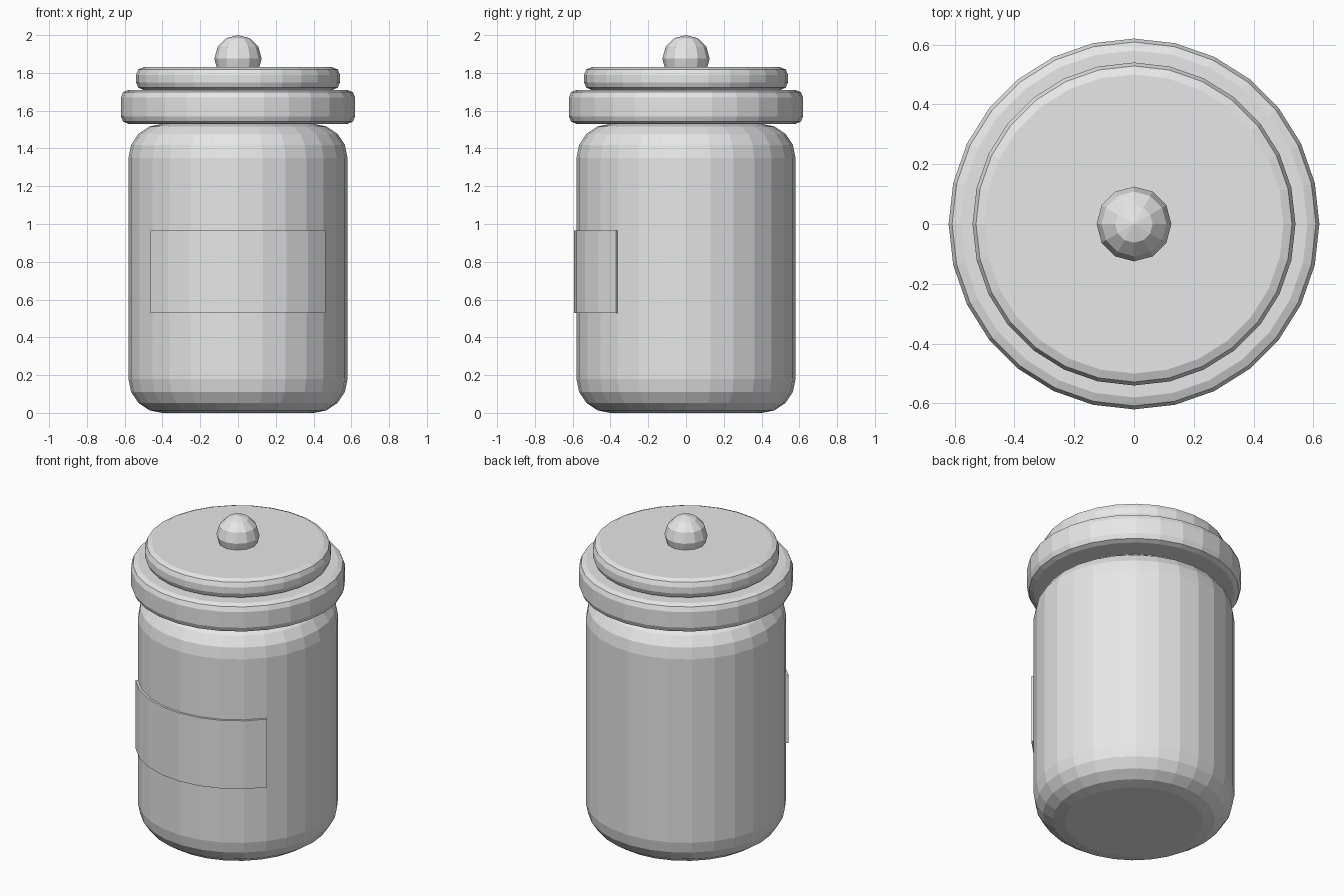
import bpy, bmesh, math

if "Cube" in bpy.data.objects:
    bpy.data.objects.remove(bpy.data.objects["Cube"])

SIDES = 28

mat = bpy.data.materials.new("light_grey")
mat.diffuse_color = (0.8, 0.8, 0.8, 1)
mat.use_nodes = True
mat.node_tree.nodes["Principled BSDF"].inputs["Base Color"].default_value = mat.diffuse_color


def finish(name, bm):
    bmesh.ops.recalc_face_normals(bm, faces=bm.faces)
    mesh = bpy.data.meshes.new(name)
    bm.to_mesh(mesh)
    bm.free()
    mesh.materials.append(mat)
    obj = bpy.data.objects.new(name, mesh)
    bpy.context.collection.objects.link(obj)
    return obj


def rounded_disc(name, radius, z0, z1, bevel, segments):
    """Lathed disc with rounded top and bottom rims."""
    steps = [math.pi / 2 * i / segments for i in range(segments + 1)]
    low = [(radius - bevel + bevel * math.sin(a), z0 + bevel - bevel * math.cos(a)) for a in steps]
    profile = low + [(r, z0 + z1 - z) for r, z in reversed(low)]
    bm = bmesh.new()
    rings = []
    for r, z in profile:
        angles = [2 * math.pi * i / SIDES for i in range(SIDES)]
        rings.append([bm.verts.new((r * math.cos(a), r * math.sin(a), z)) for a in angles])
    for a, b in zip(rings, rings[1:]):
        for i in range(SIDES):
            j = (i + 1) % SIDES
            bm.faces.new((a[i], a[j], b[j], b[i]))
    bm.faces.new(rings[0][::-1])
    bm.faces.new(rings[-1])
    return finish(name, bm)


# Jar and two-step lid
rounded_disc("jar_body", 0.58, 0.0, 1.53, 0.18, 4)
rounded_disc("lid_rim", 0.62, 1.53, 1.71, 0.04, 2)
rounded_disc("lid_top", 0.54, 1.71, 1.83, 0.04, 2)

# Round knob
bm = bmesh.new()
bmesh.ops.create_uvsphere(bm, u_segments=12, v_segments=6, radius=0.125)
bmesh.ops.translate(bm, verts=bm.verts, vec=(0, 0, 1.875))
finish("lid_knob", bm)

# Curved label wrapped around the front
bm = bmesh.new()
sections = []
for i in range(-4, 5):
    a = 2 * math.pi * i / SIDES
    sections.append([bm.verts.new((r * math.sin(a), -r * math.cos(a), z))
                     for r, z in ((0.594, 0.53), (0.594, 0.965), (0.578, 0.965), (0.578, 0.53))])
for a, b in zip(sections, sections[1:]):
    for k in range(4):
        m = (k + 1) % 4
        bm.faces.new((a[k], b[k], b[m], a[m]))
bm.faces.new(sections[0])
bm.faces.new(sections[-1][::-1])
finish("front_label", bm)
